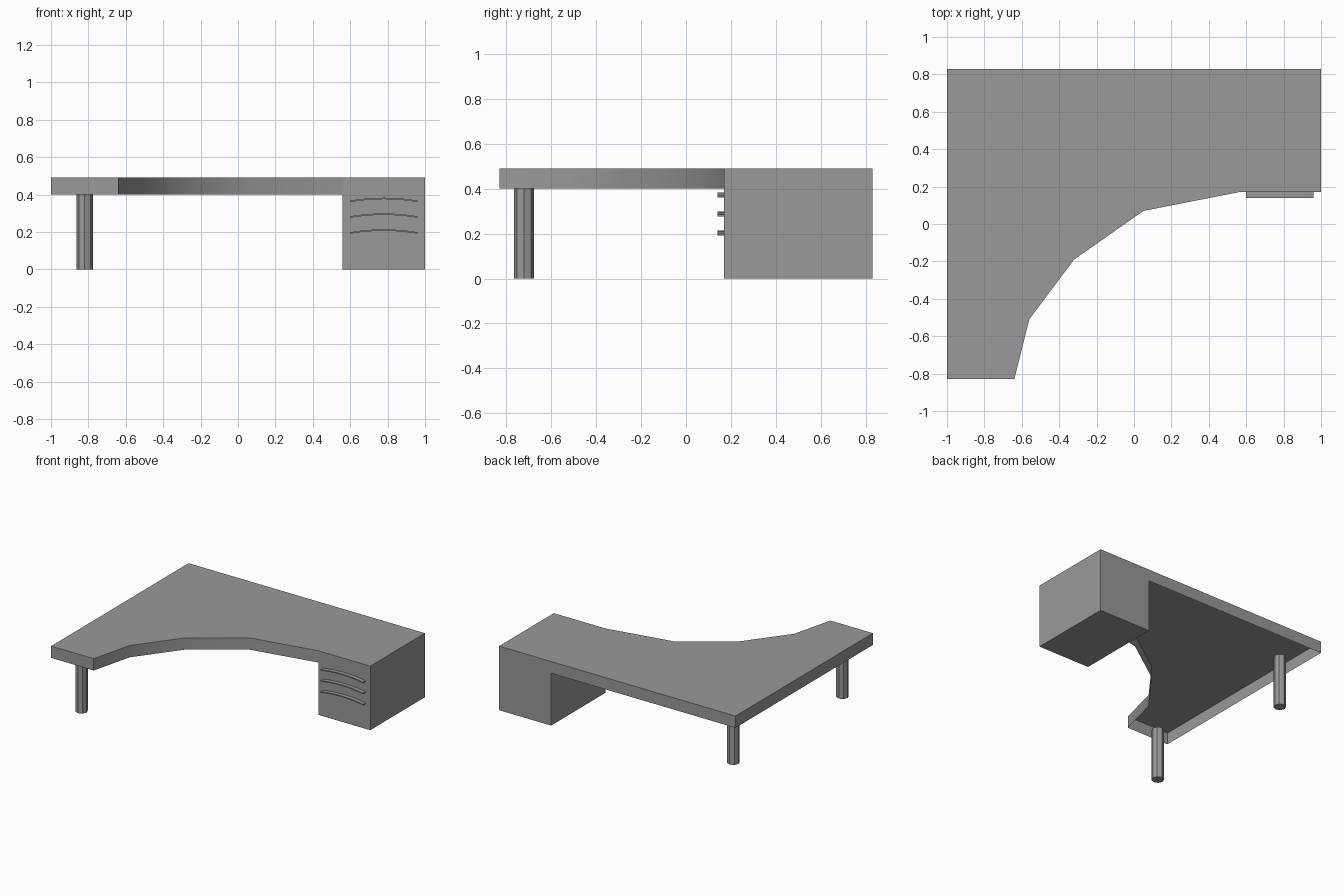
import bpy, bmesh, math
from mathutils import Matrix

cube = bpy.data.objects.get("Cube")
if cube:
    bpy.data.objects.remove(cube, do_unlink=True)


def make_material(name, value):
    mat = bpy.data.materials.new(name)
    mat.use_nodes = True
    colour = (value, value, value, 1)
    mat.diffuse_color = colour
    mat.node_tree.nodes["Principled BSDF"].inputs["Base Color"].default_value = colour
    return mat


grey = make_material("mid grey", 0.32)


def finish(name, bm, flip_check=True):
    if flip_check:
        bmesh.ops.recalc_face_normals(bm, faces=bm.faces)
    mesh = bpy.data.meshes.new(name)
    bm.to_mesh(mesh)
    bm.free()
    obj = bpy.data.objects.new(name, mesh)
    bpy.context.collection.objects.link(obj)
    mesh.materials.append(grey)
    bpy.ops.object.select_all(action='DESELECT')
    obj.select_set(True)
    bpy.context.view_layer.objects.active = obj
    bpy.ops.object.shade_smooth_by_angle(angle=math.radians(30))
    return obj


TOP, RIM, BACK, FRONT, SIDE = 0.49, 0.40, 0.83, 0.17, 0.56

# Worktop: top sheet with a hanging rim, open underneath
outline = [(SIDE, BACK), (-1, BACK), (-1, -BACK), (-0.64, -BACK),
           (-0.56, -0.51), (-0.32, -0.19), (0.05, 0.07), (SIDE, FRONT)]
bm = bmesh.new()
upper = [bm.verts.new((x, y, TOP)) for x, y in outline]
lower = [bm.verts.new((x, y, RIM)) for x, y in outline]
bm.faces.new(upper)
for i in range(len(outline) - 1):
    bm.faces.new((upper[i], lower[i], lower[i + 1], upper[i + 1]))
finish("worktop", bm, False)

# Drawer cabinet, flush with the worktop
bm = bmesh.new()
bmesh.ops.create_cube(bm, size=1, matrix=Matrix.Translation(
    ((1 + SIDE) / 2, (BACK + FRONT) / 2, TOP / 2))
    @ Matrix.Diagonal((1 - SIDE, BACK - FRONT, TOP, 1)))
finish("drawer_cabinet", bm)

# Legs
for name, y in (("front_leg", -0.72), ("back_leg", 0.60)):
    bm = bmesh.new()
    bmesh.ops.create_cone(bm, cap_ends=True, segments=8, radius1=0.044, radius2=0.044,
                          depth=RIM, matrix=Matrix.Translation((-0.82, y, RIM / 2)))
    finish(name, bm)

# Arched drawer handles
STEPS, THICK, RISE = 8, 0.008, 0.015
for n, z in enumerate((0.36, 0.276, 0.191)):
    bm = bmesh.new()
    rings = []
    for i in range(STEPS + 1):
        t = i / STEPS
        x = 0.60 + 0.36 * t
        base = z + RISE * 4 * t * (1 - t)
        rings.append([bm.verts.new((x, y, h)) for y, h in (
            (FRONT, base), (0.14, base), (0.14, base + THICK), (FRONT, base + THICK))])
    for a, b in zip(rings, rings[1:]):
        for k in range(4):
            bm.faces.new((a[k], a[(k + 1) % 4], b[(k + 1) % 4], b[k]))
    bm.faces.new(rings[0])
    bm.faces.new(rings[-1])
    finish(f"drawer_handle_{n + 1}", bm)
